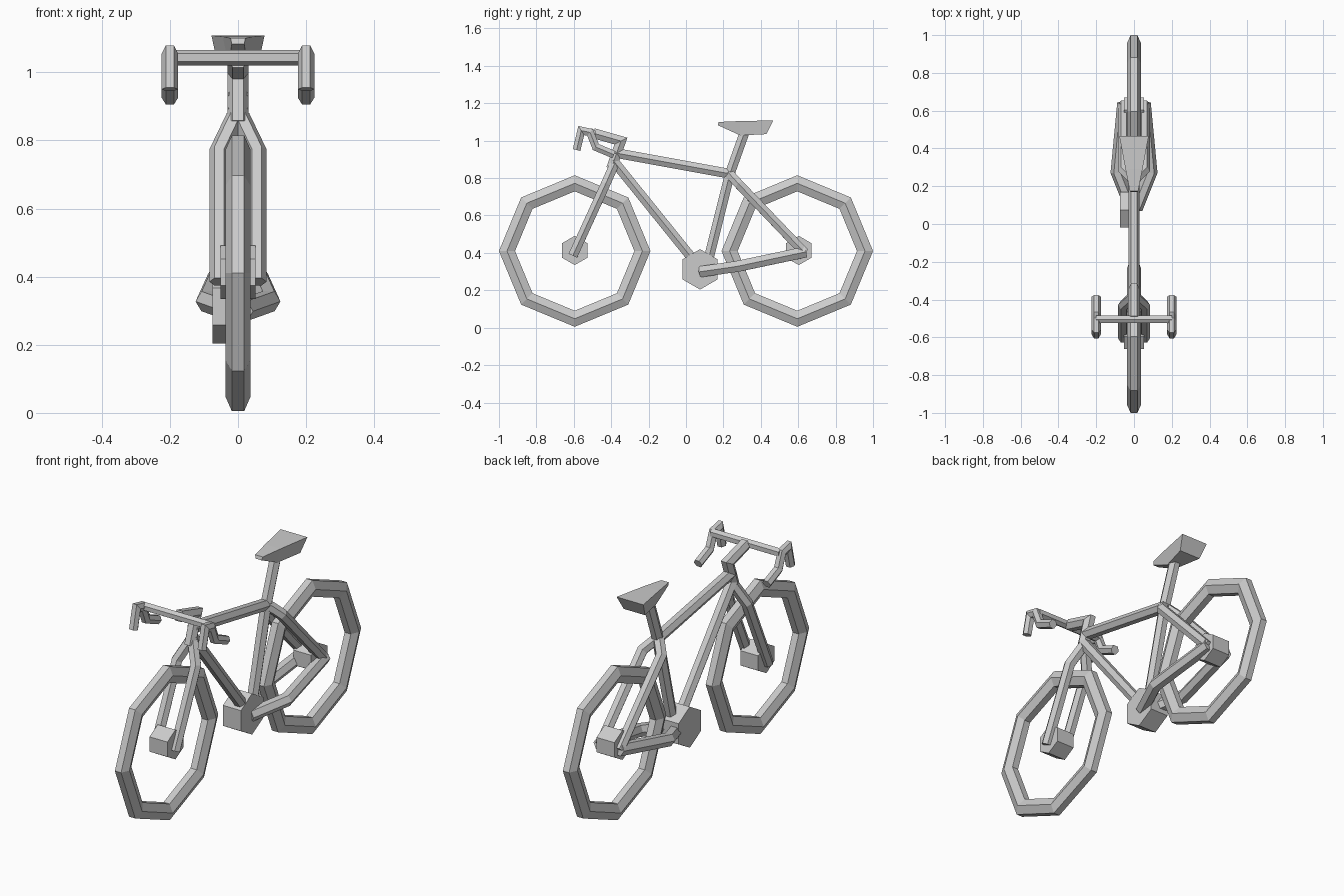
import bpy, bmesh
from math import sin, cos, pi
from mathutils import Vector

if "Cube" in bpy.data.objects:
    bpy.data.objects.remove(bpy.data.objects["Cube"])


def finish(name, bm, mirror=False):
    bmesh.ops.recalc_face_normals(bm, faces=bm.faces)
    mesh = bpy.data.meshes.new(name)
    bm.to_mesh(mesh)
    bm.free()
    ob = bpy.data.objects.new(name, mesh)
    bpy.context.collection.objects.link(ob)
    if mirror:
        ob.modifiers.new("mirror", 'MIRROR').use_mirror_merge = False
    return ob


def loft(name, rings, closed=False, mirror=False):
    """Skin a list of equal-length point rings."""
    bm = bmesh.new()
    vs = [[bm.verts.new(p) for p in ring] for ring in rings]
    n = len(vs[0])
    for i in range(len(vs) if closed else len(vs) - 1):
        a, b = vs[i], vs[(i + 1) % len(vs)]
        for j in range(n):
            k = (j + 1) % n
            bm.faces.new((a[j], a[k], b[k], b[j]))
    if not closed:
        bm.faces.new(vs[0])
        bm.faces.new(vs[-1])
    return finish(name, bm, mirror)


def tube(name, path, r, mirror=False, up=(1, 0, 0)):
    """Six-sided tube with mitred corners."""
    pts = [Vector(p) for p in path]
    dirs = [(b - a).normalized() for a, b in zip(pts, pts[1:])]
    d = dirs[0]
    u = Vector(up)
    u = (u - d * u.dot(d)).normalized()
    v = d.cross(u)
    ring = [pts[0] + u * r * cos(i * pi / 3) + v * r * sin(i * pi / 3) for i in range(6)]
    rings = [ring]
    for i, d in enumerate(dirs):
        end = pts[i + 1]
        nrm = (d + dirs[i + 1]).normalized() if i + 1 < len(dirs) else d
        ring = [p + d * ((end - p).dot(nrm) / d.dot(nrm)) for p in ring]
        rings.append(ring)
    loft(name, rings, mirror=mirror)


def hex_prism(name, y, z, r, x0, x1):
    loft(name, [[(x, y + r * sin(i * pi / 3), z + r * cos(i * pi / 3))
                 for i in range(6)] for x in (x0, x1)])


# wheels: octagonal rims with a hexagonal section
SECTION = [(-.018, .405), (.018, .405), (.037, .362), (.018, .319), (-.018, .319), (-.037, .362)]
for name, y in (("front", -.595), ("rear", .595)):
    loft(name + "_wheel", [[(x, y + r * cos(a * pi / 4), .41 + r * sin(a * pi / 4))
                            for x, r in SECTION] for a in range(8)], closed=True)

# hubs and chainring
hex_prism("front_hub", -.595, .413, .078, -.052, .052)
hex_prism("rear_hub", .603, .413, .078, -.052, .052)
hex_prism("chainring", .075, .312, .108, -.075, .03)

# frame tubes
tube("top_tube", [(0, -.38, .935), (0, .235, .823)], .03)
tube("down_tube", [(0, -.39, .895), (0, .09, .3)], .03)
tube("seat_tube", [(0, .10, .285), (0, .235, .825), (0, .315, 1.05)], .03)

# fork and stays, mirrored left to right
tube("fork_leg", [(.006, -.385, .87), (.055, -.43, .768), (.055, -.605, .385)], .029, True)
tube("seat_stay", [(.006, .235, .82), (.055, .285, .765), (.055, .635, .4)], .029, True)
tube("chain_stay", [(.012, .08, .3), (.09, .275, .328), (.055, .64, .405)], .034, True)

# steering: stem, crossbar and drops with levers
tube("stem", [(0, -.495, 1.04), (0, -.348, .998), (0, -.4, .85)], .031)
tube("handlebar", [(-.2, -.505, 1.043), (.2, -.505, 1.043)], .023, up=(0, 0, 1))
tube("handlebar_drop", [(.2, -.585, .95), (.2, -.56, 1.054), (.2, -.513, 1.044),
                        (.2, -.482, .966), (.2, -.385, .925)], .024, True)


# saddle: nose, middle and tail sections
def section(yt, zt, wt, yb, zb, wb):
    return [(-wt, yt, zt), (wt, yt, zt), (wb, yb, zb), (-wb, yb, zb)]


loft("seat", [section(.175, 1.1, .022, .17, 1.083, .018),
              section(.29, 1.105, .045, .29, 1.028, .028),
              section(.467, 1.108, .078, .43, 1.035, .062)])
